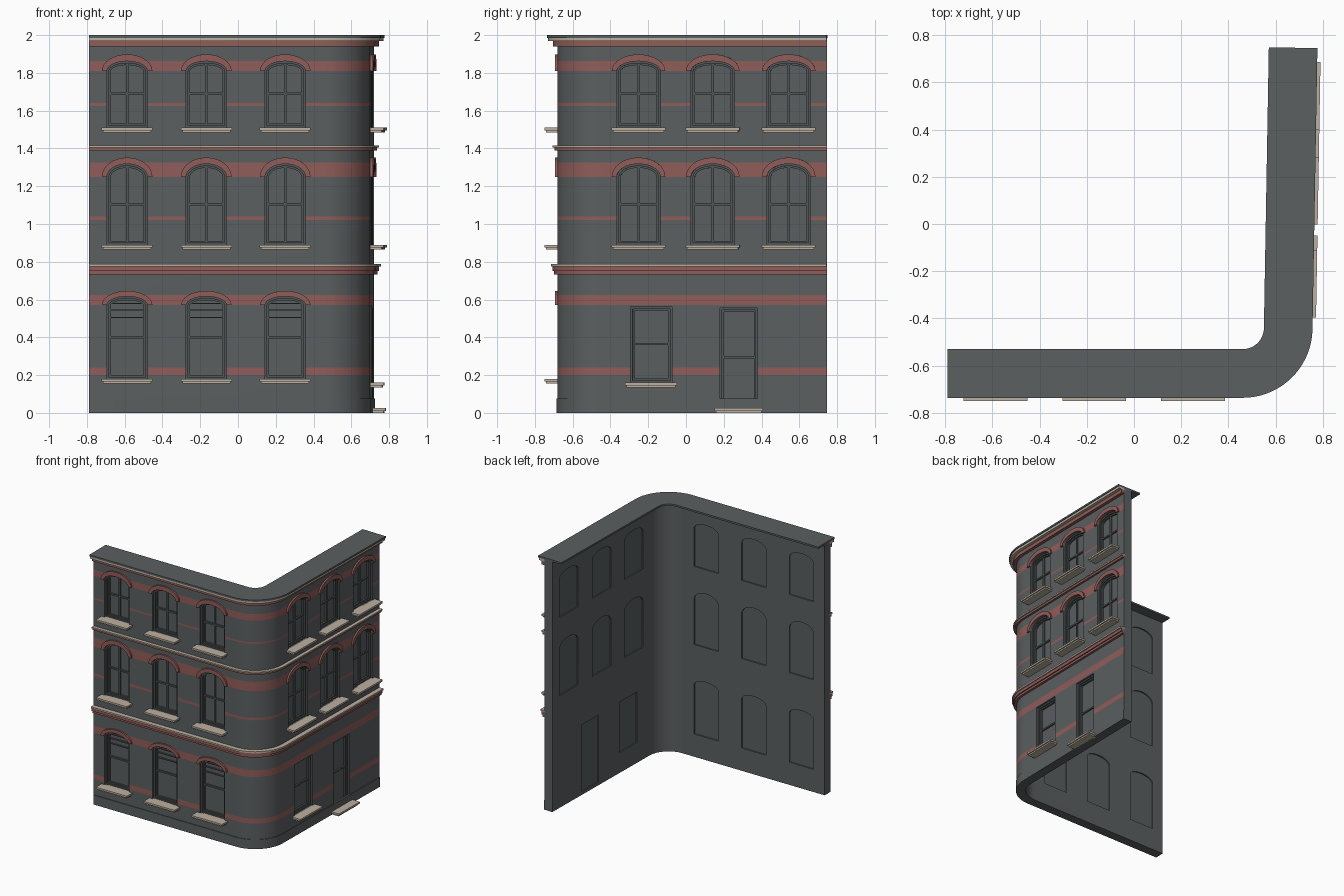
import bpy, bmesh, math
from mathutils import Vector, Matrix

cube = bpy.data.objects.get("Cube")
if cube:
    bpy.data.objects.remove(cube)


def material(name, r, g, b):
    m = bpy.data.materials.new(name)
    m.use_nodes = True
    m.diffuse_color = (r, g, b, 1)
    m.node_tree.nodes["Principled BSDF"].inputs["Base Color"].default_value = (r, g, b, 1)
    return m


WALL = material("slate_brick", 0.105, 0.115, 0.117)
RED = material("red_brick", 0.28, 0.11, 0.10)
STONE = material("pale_stone", 0.50, 0.44, 0.35)
FRAME = material("dark_frame", 0.085, 0.095, 0.095)
GLASS = material("window_glass", 0.10, 0.112, 0.116)

# Plan: two wings joined by a rounded corner, the side wing slightly splayed
TILT = math.radians(1)
CENTRE, RADIUS, THICK = Vector((0.46, -0.44, 0)), 0.24, 0.07
ALONG = Vector((math.sin(TILT), math.cos(TILT), 0))
OUT = Vector((math.cos(TILT), -math.sin(TILT), 0))
UP = Vector((0, 0, 1))


def frame_matrix(origin, u, w):
    m = Matrix((u, UP, w)).transposed().to_4x4()
    m.translation = origin
    return m


FRONT = frame_matrix(Vector((0, -0.68, 0)), Vector((1, 0, 0)), Vector((0, -1, 0)))
SIDE = frame_matrix(CENTRE + OUT * RADIUS + ALONG * 0.44, ALONG, OUT)

STATIONS = [(Vector((-0.79, -0.68, 0)), Vector((0, -1, 0)))]
STEPS = 18
for i in range(STEPS + 1):
    a = -math.pi / 2 + (math.pi / 2 - TILT) * i / STEPS
    n = Vector((math.cos(a), math.sin(a), 0))
    STATIONS.append((CENTRE + n * RADIUS, n))
STATIONS.append((CENTRE + OUT * RADIUS + ALONG * 1.19, OUT))


def finish(name, bm, mats):
    bmesh.ops.recalc_face_normals(bm, faces=bm.faces)
    me = bpy.data.meshes.new(name)
    bm.to_mesh(me)
    bm.free()
    for m in mats:
        me.materials.append(m)
    ob = bpy.data.objects.new(name, me)
    bpy.context.collection.objects.link(ob)
    return ob


def smooth(ob):
    bpy.ops.object.select_all(action='DESELECT')
    ob.select_set(True)
    bpy.context.view_layer.objects.active = ob
    bpy.ops.object.shade_smooth_by_angle(angle=math.radians(30))


def sweep(name, profile, mats, rule=None):
    """Sweep a closed (projection, height) section along the facade."""
    bm = bmesh.new()
    rows = [[bm.verts.new(p + n * d + UP * z) for d, z in profile] for p, n in STATIONS]
    k = len(profile)
    for r0, r1 in zip(rows, rows[1:]):
        for j in range(k):
            f = bm.faces.new((r0[j], r0[(j + 1) % k], r1[(j + 1) % k], r1[j]))
            if rule:
                f.material_index = rule(profile[j], profile[(j + 1) % k])
    bm.faces.new(rows[0])
    bm.faces.new(rows[-1])
    return finish(name, bm, mats)


def add_prism(bm, wing, outline, w0, w1):
    lo, hi = ([bm.verts.new(wing @ Vector((u, v, w))) for u, v in outline] for w in (w0, w1))
    bm.faces.new(lo)
    bm.faces.new(hi)
    for i in range(len(lo)):
        j = (i + 1) % len(lo)
        bm.faces.new((lo[i], lo[j], hi[j], hi[i]))


def add_ring(bm, wing, outer, inner, w0, w1):
    loops = [[bm.verts.new(wing @ Vector((u, v, w))) for u, v in line]
             for line, w in ((outer, w0), (outer, w1), (inner, w1), (inner, w0))]
    for a, b in zip(loops, loops[1:] + loops[:1]):
        for i in range(len(a)):
            j = (i + 1) % len(a)
            bm.faces.new((a[i], a[j], b[j], b[i]))


def rect(u0, u1, v0, v1):
    return [(u0, v0), (u1, v0), (u1, v1), (u0, v1)]


def arc(c, half, spring, rise, n=16):
    return [(c + half * math.cos(math.pi * i / n), spring + rise * math.sin(math.pi * i / n))
            for i in range(n + 1)]


def opening(c, half, base, spring, rise, inset=0.0):
    h, b = half - inset, base + inset
    if not rise:
        return rect(c - h, c + h, b, spring - inset)
    return [(c - h, b), (c + h, b)] + arc(c, h, spring, rise - inset)


# Main wall, with the red courses coloured by height on its outer face
BANDS = [(0.20, 0.24), (0.57, 0.625), (1.02, 1.04), (1.25, 1.325), (1.625, 1.64), (1.81, 1.862)]
levels = [0.0] + [z for band in BANDS for z in band] + [1.99]


def band_rule(a, b):
    mid = (a[1] + b[1]) / 2
    return int(a[0] == b[0] == 0 and any(lo < mid < hi for lo, hi in BANDS))


wall = sweep("wall", [(0.0, z) for z in levels] + [(-THICK, 1.99), (-THICK, 0.0)],
             [WALL, RED], band_rule)


# Mouldings that run the full length
def moulding(name, d0, d1, z0, z1, mat):
    smooth(sweep(name, [(d0, z0), (d1, z0), (d1, z1), (d0, z1)], [mat]))


moulding("roof_cap", -0.15, 0.056, 1.986, 2.0, WALL)
moulding("cornice_stone", -0.01, 0.05, 1.968, 1.986, STONE)
moulding("cornice_red", -0.01, 0.025, 1.94, 1.968, RED)
moulding("upper_string_stone", -0.01, 0.026, 1.404, 1.415, STONE)
moulding("upper_string_red", -0.01, 0.016, 1.388, 1.404, RED)
moulding("lower_string_stone", -0.01, 0.036, 0.774, 0.787, STONE)
moulding("lower_string_red", -0.01, 0.027, 0.75, 0.774, RED)
moulding("lower_string_red_step", -0.01, 0.018, 0.733, 0.75, RED)
moulding("plinth", -0.01, 0.005, 0.0, 0.075, WALL)

# Openings: wing, label, centre, half width, base, spring, rise, hood rise, rails, mullion
COLUMNS = [(FRONT, "front", u, 0.107) for u in (-0.587, -0.168, 0.25)]
COLUMNS += [(SIDE, "side", u, 0.115) for u in (-0.247, 0.146, 0.548)]
OPENINGS = []
for wing, label, u, half in COLUMNS:
    OPENINGS.append((wing, label + "_top", u, half, 1.51, 1.81, 0.052, 0.088, [1.69], True))
    OPENINGS.append((wing, label + "_middle", u, half, 0.89, 1.25, 0.068, 0.102, [1.105], True))
    if wing is FRONT:
        OPENINGS.append((wing, "front_ground", u, half, 0.18, 0.57, 0.047, 0.076,
                         [0.40, 0.505, 0.545, 0.58], False))
OPENINGS.append((SIDE, "side_ground", -0.18, 0.109, 0.16, 0.562, 0, 0, [0.365], False))
OPENINGS.append((SIDE, "door", 0.284, 0.10, 0.025, 0.556, 0, 0, [0.295], False))

cut = bmesh.new()
for wing, label, c, half, base, spring, rise, hood, rails, mullion in OPENINGS:
    shape = opening(c, half, base, spring, rise)
    add_prism(cut, wing, shape, -0.12, 0.03)

    # Recessed pane
    bm = bmesh.new()
    add_prism(bm, wing, shape, -0.06, -0.04)
    finish(label + "_pane", bm, [GLASS])

    # Stepped frame, rails and mullion
    bm = bmesh.new()
    add_ring(bm, wing, shape, opening(c, half, base, spring, rise, 0.011), -0.05, -0.015)
    add_ring(bm, wing, opening(c, half, base, spring, rise, 0.011),
             opening(c, half, base, spring, rise, 0.021), -0.05, -0.026)
    for i, z in enumerate(rails):
        t = 0.006 if i == 0 else 0.003
        add_prism(bm, wing, rect(c - half + 0.012, c + half - 0.012, z - t, z + t), -0.045, -0.028)
    if mullion:
        add_prism(bm, wing, rect(c - 0.007, c + 0.007, base + 0.012, spring + rise - 0.012),
                  -0.045, -0.030)
    finish(label + "_frame", bm, [FRAME])

    # Stone sill or doorstep in two layers
    bm = bmesh.new()
    wide = half + 0.028
    add_prism(bm, wing, rect(c - wide, c + wide, base - 0.014, base), -0.03, 0.07)
    add_prism(bm, wing, rect(c - wide + 0.008, c + wide - 0.008, base - 0.025, base - 0.014),
              -0.01, 0.06)
    finish(label + "_sill", bm, [STONE])

    # Red arched hood
    if hood:
        bm = bmesh.new()
        add_prism(bm, wing, arc(c, half + 0.027, spring, hood)
                  + arc(c, half, spring, rise)[::-1], -0.01, 0.013)
        finish(label + "_hood", bm, [RED])

# Cut the openings through the wall
cutter = finish("opening_cutter", cut, [WALL])
cutter.hide_render = True
mod = wall.modifiers.new("openings", 'BOOLEAN')
mod.operation = 'DIFFERENCE'
mod.solver = 'EXACT'
mod.object = cutter
bpy.context.view_layer.objects.active = wall
wall.select_set(True)
bpy.ops.object.modifier_apply(modifier=mod.name)
bpy.data.objects.remove(cutter)
smooth(wall)
